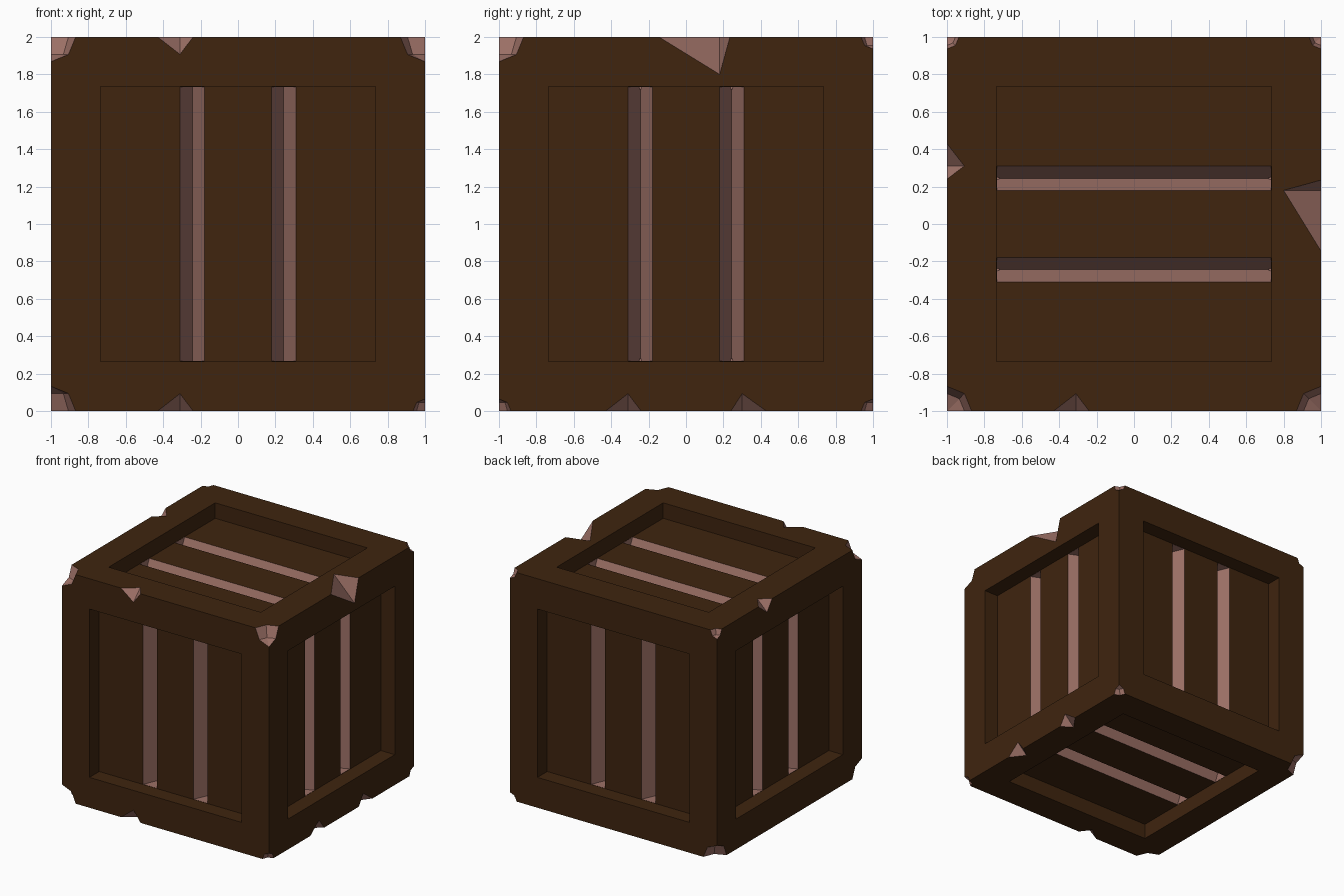
import bpy, bmesh
from mathutils import Matrix, Vector

if "Cube" in bpy.data.objects:
    bpy.data.objects.remove(bpy.data.objects["Cube"])


def material(name, rgb):
    m = bpy.data.materials.new(name)
    m.diffuse_color = (*rgb, 1)
    m.use_nodes = True
    m.node_tree.nodes["Principled BSDF"].inputs["Base Color"].default_value = m.diffuse_color
    return m


MATS = [material("dark_wood", (0.050, 0.0180, 0.0048)),
        material("raw_wood", (0.340, 0.165, 0.135))]
PANEL, DEPTH = 0.735, 0.135          # half width and depth of recessed panels
GROOVE_W, GROOVE_D = 0.066, 0.15     # half width and depth of V grooves


def make_object(name, bm, mat_index, helper=True):
    bmesh.ops.recalc_face_normals(bm, faces=bm.faces)
    for f in bm.faces:
        f.material_index = mat_index
    me = bpy.data.meshes.new(name)
    bm.to_mesh(me)
    bm.free()
    for m in MATS:
        me.materials.append(m)
    ob = bpy.data.objects.new(name, me)
    bpy.context.collection.objects.link(ob)
    ob.hide_render = helper
    return ob


def add_solid(bm, points, faces):
    vs = [bm.verts.new(p) for p in points]
    for f in faces:
        bm.faces.new([vs[i] for i in f])


# the six sides as (outward normal, groove direction)
SIDES = [((0, -1, 0), (0, 0, 1)), ((0, 1, 0), (0, 0, 1)),
         ((1, 0, 0), (0, 0, 1)), ((-1, 0, 0), (0, 0, 1)),
         ((0, 0, 1), (1, 0, 0)), ((0, 0, -1), (1, 0, 0))]

# crate body, built around the origin
bm = bmesh.new()
bmesh.ops.create_cube(bm, size=2)
crate = make_object("crate", bm, 0, helper=False)

# recessed panels and V grooves on all sides
recess, grooves = bmesh.new(), bmesh.new()
for n, u in SIDES:
    n, u = Vector(n), Vector(u)
    v = u.cross(n)
    rot = Matrix((v, u, n)).transposed().to_4x4()
    top, floor = 1.1, 1 - DEPTH
    bmesh.ops.create_cube(
        recess, size=1,
        matrix=rot @ Matrix.Translation((0, 0, (top + floor) / 2))
        @ Matrix.Diagonal((2 * PANEL, 2 * PANEL, top - floor, 1)))
    rise = 0.03
    w = GROOVE_W * (1 + rise / GROOVE_D)
    for c in (-0.244, 0.244):
        pts = [rot @ Vector((c + a, b, z))
               for b in (-PANEL + 0.002, PANEL - 0.002)
               for a, z in ((-w, floor + rise), (w, floor + rise), (0, floor - GROOVE_D))]
        add_solid(grooves, pts, [(0, 1, 2), (3, 4, 5), (0, 1, 4, 3), (1, 2, 5, 4), (2, 0, 3, 5)])

# rounded chips out of the eight corners
chips = bmesh.new()
BIG = {(-1, -1, 1), (1, -1, 1), (-1, -1, -1), (-1, 1, -1)}
for x in (-1, 1):
    for y in (-1, 1):
        for z in (-1, 1):
            r = 0.134 if (x, y, z) in BIG else 0.066
            bmesh.ops.create_uvsphere(chips, u_segments=8, v_segments=4, radius=r,
                                      matrix=Matrix.Translation(Vector((x, y, z)) * 1.001))


# wedge-shaped chips out of the edges
def edge_chip(axis, side, z, start, end, apex, d):
    def pt(along, inset_side, inset_z):
        p = [0, 0, z * (1 - inset_z)]
        p[axis] = along
        p[1 - axis] = side * (1 - inset_side)
        return Vector(p)
    a, b = pt(start, 0, 0), pt(end, 0, 0)
    p, q = pt(apex, d, 0), pt(apex, 0, d)
    m = (p + q) / 2
    pts = [a + (a - m) * 0.3, b + (b - m) * 0.3, p + (p - q) * 0.3, q + (q - p) * 0.3]
    add_solid(chips, pts, [(0, 1, 2), (0, 1, 3), (0, 2, 3), (1, 2, 3)])


edge_chip(0, -1, 1, -0.43, -0.24, -0.31, 0.093)
edge_chip(0, -1, -1, -0.43, -0.24, -0.31, 0.093)
edge_chip(1, 1, 1, -0.145, 0.235, 0.18, 0.2)
edge_chip(1, 1, -1, -0.43, -0.24, -0.31, 0.093)
edge_chip(1, 1, -1, 0.43, 0.24, 0.30, 0.093)
edge_chip(1, -1, 1, 0.43, 0.24, 0.31, 0.093)

# cut everything out of the body
cutters = [make_object("panel_cutter", recess, 0),
           make_object("groove_cutter", grooves, 1),
           make_object("chip_cutter", chips, 1)]
for c in cutters:
    mod = crate.modifiers.new(c.name, 'BOOLEAN')
    mod.operation = 'DIFFERENCE'
    mod.solver = 'EXACT'
    mod.object = c
dg = bpy.context.evaluated_depsgraph_get()
result = bpy.data.meshes.new_from_object(crate.evaluated_get(dg))
crate.modifiers.clear()
crate.data = result
for c in cutters:
    bpy.data.objects.remove(c)

# stand the crate on the ground
crate.data.transform(Matrix.Translation((0, 0, 1)))
